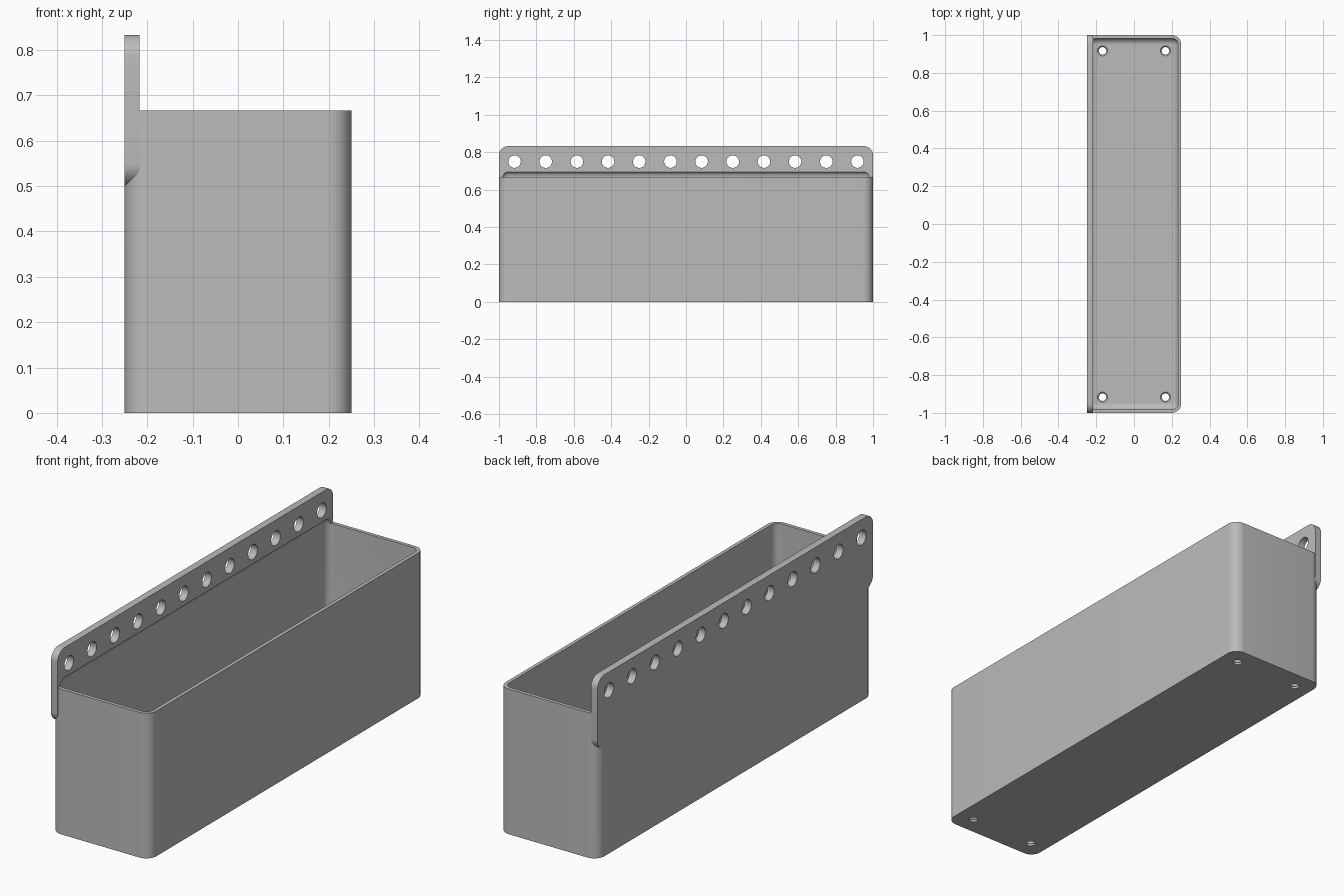
import bpy, bmesh, math
from mathutils import Matrix

if "Cube" in bpy.data.objects:
    bpy.data.objects.remove(bpy.data.objects["Cube"], do_unlink=True)

MM = 1 / 60  # one design unit
grey = bpy.data.materials.new("light_grey")
grey.use_nodes = True
grey.diffuse_color = (0.5, 0.5, 0.5, 1)
grey.node_tree.nodes["Principled BSDF"].inputs["Base Color"].default_value = (0.5, 0.5, 0.5, 1)


def finish(name, bm):
    bmesh.ops.recalc_face_normals(bm, faces=bm.faces[:])
    mesh = bpy.data.meshes.new(name)
    bm.to_mesh(mesh)
    bm.free()
    mesh.materials.append(grey)
    ob = bpy.data.objects.new(name, mesh)
    bpy.context.collection.objects.link(ob)
    return ob


def rounded_box(name, low, high, radius, axis=None):
    """Box whose edges along one axis (or all edges) are rounded."""
    bm = bmesh.new()
    bmesh.ops.create_cube(bm, size=1)
    for v in bm.verts:
        v.co = [MM * (lo if c < 0 else hi) for c, lo, hi in zip(v.co, low, high)]
    edges = []
    for e in bm.edges:
        d = e.verts[0].co - e.verts[1].co
        if axis is None or abs(d[axis]) > 1e-5:
            edges.append(e)
    bmesh.ops.bevel(bm, geom=edges, offset=radius * MM, offset_type='OFFSET',
                    segments=10, profile=0.5, affect='EDGES')
    return finish(name, bm)


def add_cone(bm, centre, r1, r2, depth, rot=None):
    mat = Matrix.Translation([c * MM for c in centre]) @ (rot or Matrix())
    bmesh.ops.create_cone(bm, cap_ends=True, segments=40, radius1=r1 * MM,
                          radius2=r2 * MM, depth=depth * MM, matrix=mat)


def combine(target, tool, operation):
    mod = target.modifiers.new(operation.lower(), 'BOOLEAN')
    mod.operation = operation
    mod.solver = 'EXACT'
    mod.object = tool
    bpy.context.view_layer.objects.active = target
    bpy.ops.object.modifier_apply(modifier=mod.name)
    bpy.data.objects.remove(tool, do_unlink=True)


# Outer body and the taller mounting plate along its left edge
bin_body = rounded_box("hanging_bin", (-15, -60, 0), (15, 60, 40), 3, axis=2)
plate = rounded_box("mounting_plate", (-15, -60, 30), (-13, 60, 50), 3, axis=0)
combine(bin_body, plate, 'UNION')

# Hollow with rounded floor edges, its rounded top undercutting the plate
cavity = rounded_box("cavity_cutter", (-14, -59, 1), (14, 59, 42), 2)
combine(bin_body, cavity, 'DIFFERENCE')

# Row of mounting holes through the plate
bm = bmesh.new()
sideways = Matrix.Rotation(math.pi / 2, 4, 'Y')
for i in range(12):
    add_cone(bm, (-14, -55 + 10 * i, 45), 2, 2, 8, sideways)
combine(bin_body, finish("plate_hole_cutter", bm), 'DIFFERENCE')

# Countersunk drain holes in the floor corners
for r1, r2, z, depth in ((1.2, 1.2, 0, 6), (1.0, 2.2, 1, 1.2)):
    bm = bmesh.new()
    for x in (-10, 10):
        for y in (-55, 55):
            add_cone(bm, (x, y, z), r1, r2, depth)
    combine(bin_body, finish("floor_hole_cutter", bm), 'DIFFERENCE')

# Smooth rounded edges, crisp rims
bpy.ops.object.select_all(action='DESELECT')
bin_body.select_set(True)
bpy.context.view_layer.objects.active = bin_body
bpy.ops.object.shade_smooth_by_angle(angle=math.radians(30))
